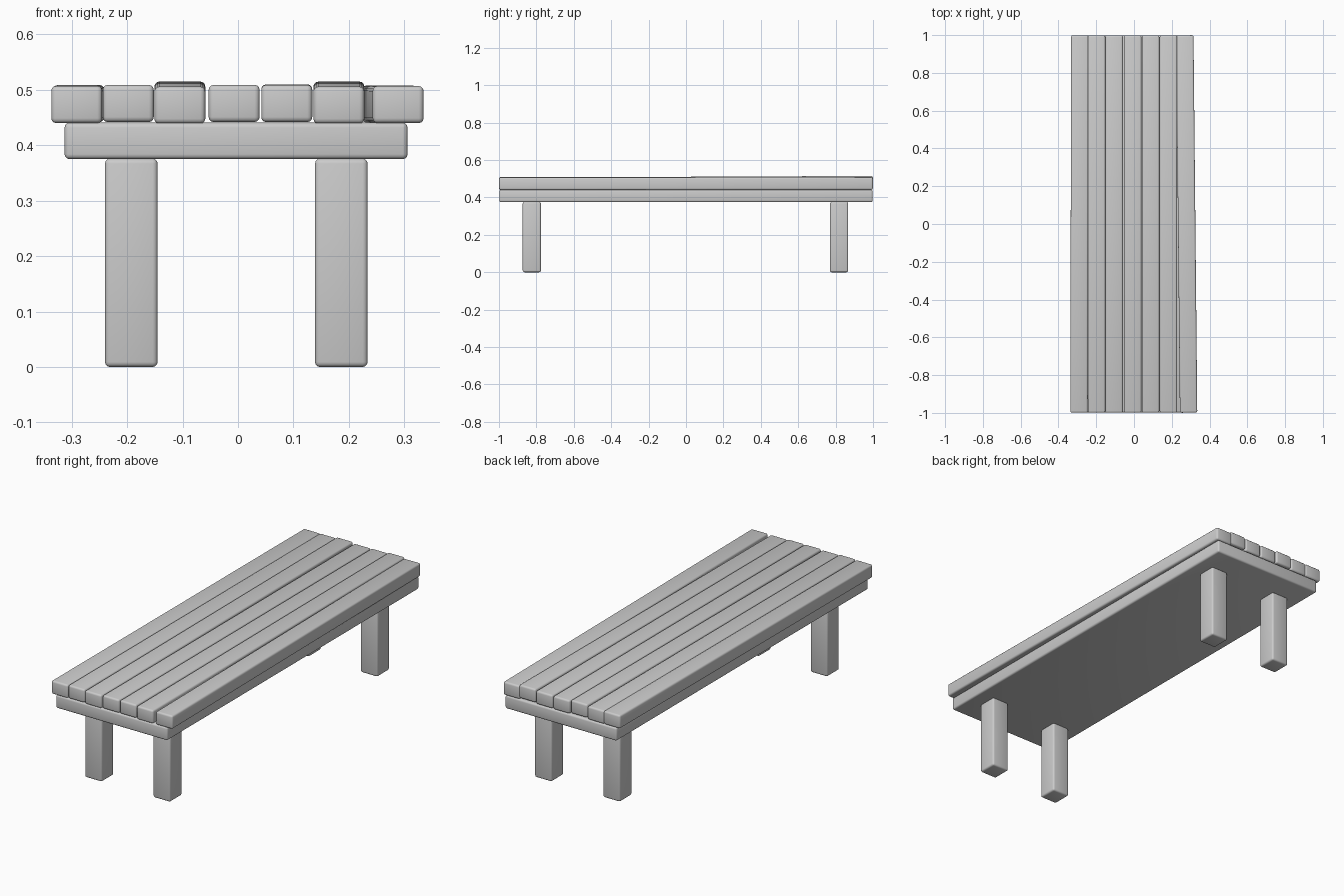
import bpy, bmesh, math

if "Cube" in bpy.data.objects:
    bpy.data.objects.remove(bpy.data.objects["Cube"])


def block(name, x, y, z, yaw=0.0, pitch=0.0, bevel=0.009):
    """Rounded box from (min, max) ranges, turned slightly about its centre."""
    size = [r[1] - r[0] for r in (x, y, z)]
    mesh = bpy.data.meshes.new(name)
    bm = bmesh.new()
    bmesh.ops.create_cube(bm, size=1)
    bmesh.ops.scale(bm, vec=size, verts=bm.verts)
    bmesh.ops.bevel(bm, geom=bm.edges[:], offset=bevel, segments=3,
                    profile=0.5, affect='EDGES')
    bm.to_mesh(mesh)
    bm.free()
    ob = bpy.data.objects.new(name, mesh)
    bpy.context.collection.objects.link(ob)
    ob.location = [(r[0] + r[1]) / 2 for r in (x, y, z)]
    ob.rotation_euler = (pitch, 0, yaw)
    bpy.ops.object.select_all(action='DESELECT')
    ob.select_set(True)
    bpy.context.view_layer.objects.active = ob
    bpy.ops.object.shade_smooth_by_angle(angle=math.radians(40))
    return ob


# Base board under the planks
block("base_board", (-0.313, 0.306), (-0.998, 0.998), (0.375, 0.441))

# Four legs
for side, x in (("left", (-0.240, -0.145)), ("right", (0.139, 0.234))):
    for end, y in (("front", (-0.873, -0.776)), ("back", (0.770, 0.867))):
        block(f"{end}_{side}_leg", x, y, (0.0, 0.376))

# Seven uneven top planks: centre x, x shift front to back, front z, rise to back
planks = [
    (-0.289, 0.004, 0.440, 0.002),
    (-0.198, 0.000, 0.442, 0.000),
    (-0.105, 0.000, 0.439, 0.009),
    (-0.007, 0.000, 0.442, 0.000),
    (0.088, 0.000, 0.442, 0.001),
    (0.182, 0.000, 0.439, 0.009),
    (0.279, -0.020, 0.440, 0.001),
]
for i, (cx, shift, z0, rise) in enumerate(planks, 1):
    z = z0 + rise / 2
    block(f"top_plank_{i}", (cx - 0.046, cx + 0.046), (-0.999, 0.999),
          (z, z + 0.067), yaw=-shift / 2, pitch=rise / 2)
